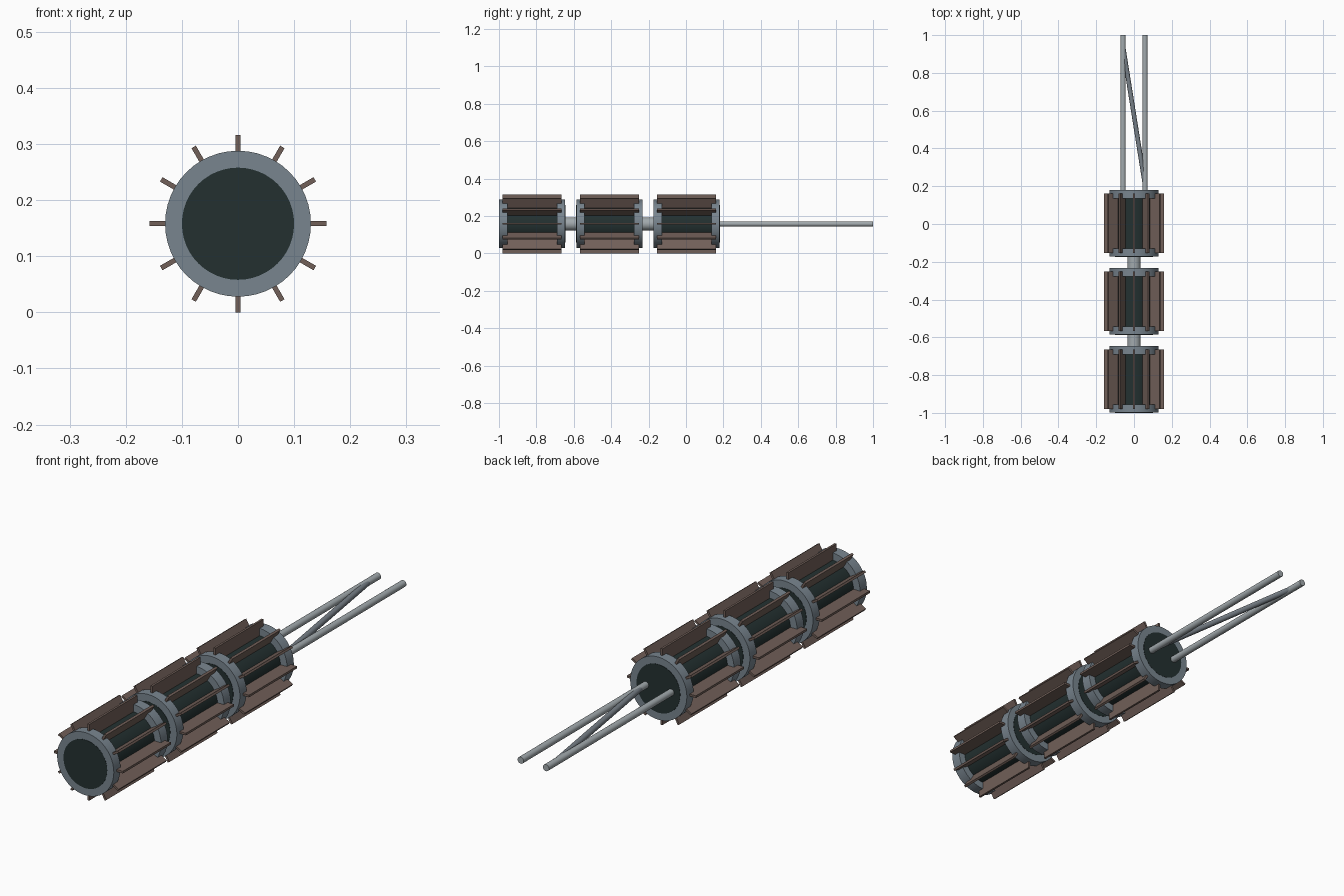
import bpy, math
from mathutils import Vector, Matrix

cube = bpy.data.objects.get("Cube")
if cube:
    bpy.data.objects.remove(cube, do_unlink=True)


def material(name, rgb):
    m = bpy.data.materials.new(name)
    m.use_nodes = True
    m.diffuse_color = (*rgb, 1)
    m.node_tree.nodes["Principled BSDF"].inputs["Base Color"].default_value = (*rgb, 1)
    return m


steel = material("blue grey steel", (0.19, 0.235, 0.275))
dark = material("dark core", (0.017, 0.03, 0.03))
brown = material("brown fin", (0.165, 0.115, 0.098))
light = material("light grey metal", (0.36, 0.40, 0.42))
brace_grey = material("brace grey", (0.19, 0.22, 0.25))

AXIS_Z = 0.158


def rod(name, start, end, radius, mat, sides=32):
    """Cylinder between two points, smooth sides and sharp caps."""
    a, b = Vector(start), Vector(end)
    turn = (b - a).to_track_quat('Z', 'Y').to_euler()
    bpy.ops.mesh.primitive_cylinder_add(vertices=sides, radius=radius, depth=(b - a).length,
                                        location=(a + b) / 2, rotation=turn)
    ob = bpy.context.object
    ob.name = name
    ob.data.materials.append(mat)
    bpy.ops.object.shade_smooth_by_angle(angle=math.radians(30))
    return ob


def along(name, y0, y1, radius, mat, x=0, sides=48):
    return rod(name, (x, y0, AXIS_Z), (x, y1, AXIS_Z), radius, mat, sides)


def fins(name, y0, y1, inner=0.095, outer=0.158, thick=0.009, count=12):
    """Radial plates around the axis, as one mesh."""
    verts, faces = [], []
    for i in range(count):
        spin = Matrix.Rotation(math.tau * i / count, 3, 'Y')
        n = len(verts)
        for y in (y0, y1):
            for r, t in ((inner, -1), (outer, -1), (outer, 1), (inner, 1)):
                verts.append(spin @ Vector((r, y, t * thick / 2)) + Vector((0, 0, AXIS_Z)))
        faces += [(n, n + 1, n + 2, n + 3), (n + 7, n + 6, n + 5, n + 4)]
        faces += [(n + k, n + k + 4, n + (k + 1) % 4 + 4, n + (k + 1) % 4) for k in range(4)]
    mesh = bpy.data.meshes.new(name)
    mesh.from_pydata(verts, [], faces)
    mesh.materials.append(brown)
    mesh.update()
    bpy.context.collection.objects.link(bpy.data.objects.new(name, mesh))


# Three finned modules in a row
LENGTH, PITCH, RING = 0.355, 0.413, 0.045
for i, place in enumerate(("front", "middle", "rear")):
    y0 = -1 + i * PITCH
    y1 = y0 + LENGTH
    along(place + "_core", y0, y1, 0.1, dark)
    along(place + "_front_ring", y0 + 0.001, y0 + RING, 0.13, steel)
    along(place + "_back_ring", y1 - RING, y1 - 0.001, 0.13, steel)
    fins(place + "_fins", y0 + 0.02, y1 - 0.02)
    # Short coupling to the next module
    if i < 2:
        along(place + "_coupling", y1 - 0.01, y0 + PITCH + 0.01, 0.035, light)

# Twin tail rods with a diagonal brace
for side, x in (("left", 0.058), ("right", -0.058)):
    along(side + "_tail_rod", 0.15, 1, 0.014, light, x, 24)
rod("diagonal_brace", (0.058, 0.21, AXIS_Z), (-0.058, 0.94, AXIS_Z), 0.012, brace_grey, 24)
